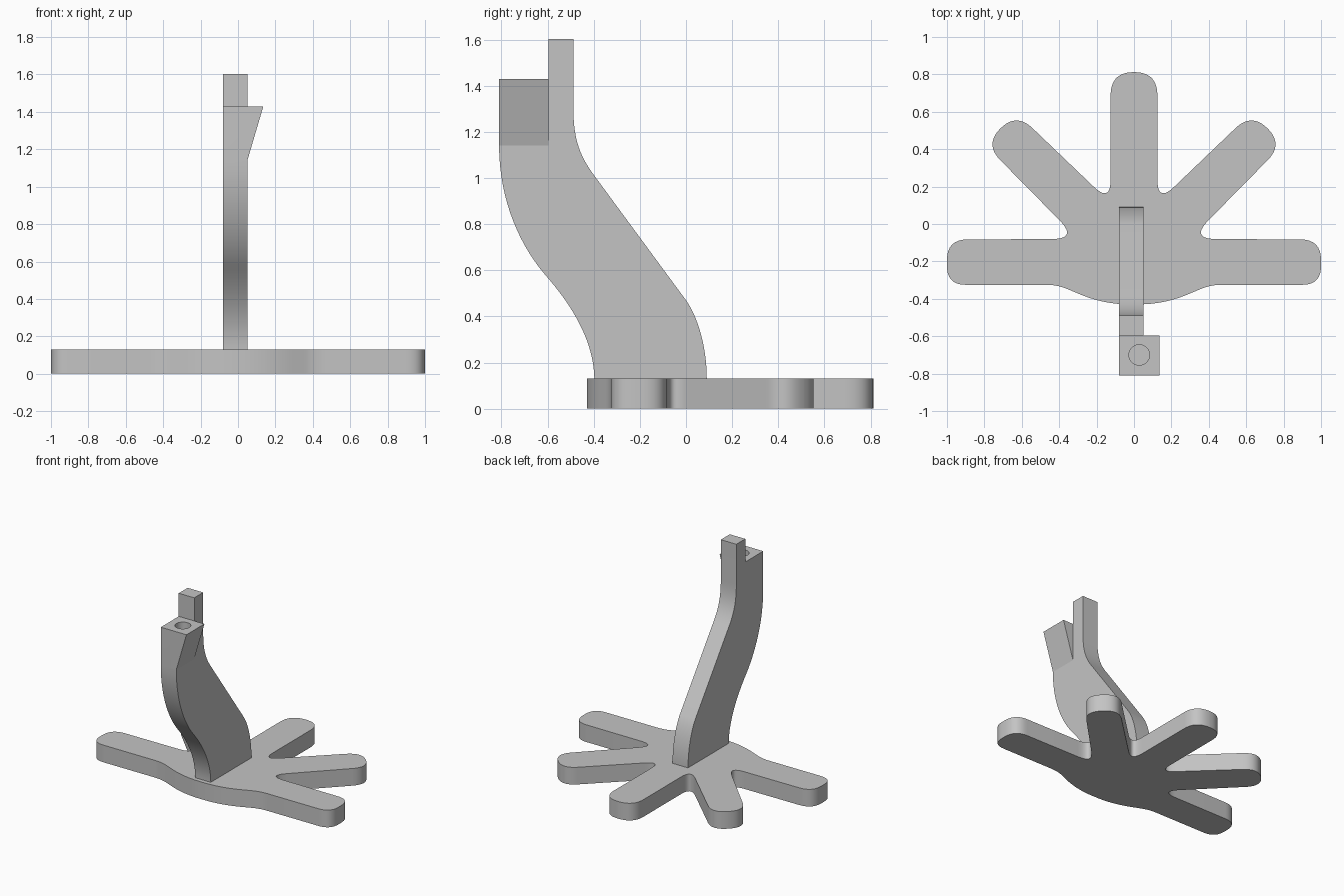
import bpy, bmesh, math
from mathutils import Vector
from mathutils.geometry import interpolate_bezier

cube = bpy.data.objects.get("Cube")
if cube:
    bpy.data.objects.remove(cube, do_unlink=True)

grey = bpy.data.materials.new("light grey")
grey.use_nodes = True
grey.diffuse_color = (0.55, 0.55, 0.55, 1)
grey.node_tree.nodes["Principled BSDF"].inputs["Base Color"].default_value = grey.diffuse_color


def prism(name, outline, offset):
    """Extrude a closed outline of 3D points by an offset."""
    bm = bmesh.new()
    face = bm.faces.new([bm.verts.new(p) for p in outline])
    side = bmesh.ops.extrude_face_region(bm, geom=[face], use_keep_orig=True)
    moved = [v for v in side["geom"] if isinstance(v, bmesh.types.BMVert)]
    bmesh.ops.translate(bm, verts=moved, vec=offset)
    bmesh.ops.recalc_face_normals(bm, faces=bm.faces)
    mesh = bpy.data.meshes.new(name)
    bm.to_mesh(mesh)
    bm.free()
    mesh.materials.append(grey)
    obj = bpy.data.objects.new(name, mesh)
    bpy.context.collection.objects.link(obj)
    return obj


def activate(obj):
    bpy.ops.object.select_all(action='DESELECT')
    obj.select_set(True)
    bpy.context.view_layer.objects.active = obj


def boolean(obj, other, operation):
    activate(obj)
    mod = obj.modifiers.new(operation, 'BOOLEAN')
    mod.operation = operation
    mod.solver = 'EXACT'
    mod.object = other
    bpy.ops.object.modifier_apply(modifier=mod.name)
    bpy.data.objects.remove(other, do_unlink=True)


def rounded(corners, steps=12):
    """Round each (x, y, trim) corner of a polygon."""
    out = []
    for i, (x, y, trim) in enumerate(corners):
        c = Vector((x, y, 0))
        a = Vector((*corners[i - 1][:2], 0))
        b = Vector((*corners[(i + 1) % len(corners)][:2], 0))
        p, q = c + (a - c).normalized() * trim, c + (b - c).normalized() * trim
        out += interpolate_bezier(p, p.lerp(c, 2 / 3), q.lerp(c, 2 / 3), q, steps)
    return out


def bend(*points):
    """Cubic curve in the side plane, from four (y, z) points."""
    return interpolate_bezier(*[Vector((-0.08, y, z)) for y, z in points], 16)


# Five-fingered foot plate: right half corners, then mirrored
half = [(0.16, -0.43, 0.14), (0.41, -0.325, 0.06), (1.0, -0.325, 0.1),
        (1.0, -0.083, 0.11), (0.30, -0.08, 0.14), (0.799, 0.427, 0.119),
        (0.629, 0.595, 0.119), (0.125, 0.113, 0.125), (0.125, 0.812, 0.1245)]
base = prism("foot_plate", rounded(half + [(-x, y, t) for x, y, t in reversed(half)]),
             Vector((0, 0, 0.13)))

# Curved upright, with a stepped top
profile = bend((-0.397, 0.13), (-0.40, 0.30), (-0.50, 0.455), (-0.61, 0.58))
profile += bend((-0.61, 0.58), (-0.73, 0.72), (-0.81, 0.92), (-0.81, 1.14))[1:]
profile += [Vector((-0.08, y, z)) for y, z in
            [(-0.81, 1.428), (-0.595, 1.428), (-0.595, 1.603), (-0.488, 1.603)]]
profile += bend((-0.488, 1.30), (-0.488, 1.15), (-0.45, 1.08), (-0.39, 1.0))
profile += bend((0, 0.47), (0.05, 0.40), (0.09, 0.27), (0.09, 0.13))
profile += [Vector((-0.08, y, 0.03)) for y in (0.09, -0.397)]
upright = prism("curved_upright", profile, Vector((0.13, 0, 0)))

# Side wedge that widens the top block
wedge = prism("side_wedge", [(0, -0.81, 1.14), (0.05, -0.81, 1.14),
                             (0.135, -0.81, 1.428), (0, -0.81, 1.428)],
              Vector((0, 0.215, 0)))
boolean(upright, wedge, 'UNION')

# Round socket in the block
ring = [math.tau * i / 32 for i in range(32)]
socket = prism("socket_cutter", [(0.028 + 0.055 * math.cos(a), -0.70 + 0.055 * math.sin(a), 1.31)
                                 for a in ring], Vector((0, 0, 0.2)))
boolean(upright, socket, 'DIFFERENCE')

for part in (base, upright):
    activate(part)
    bpy.ops.object.shade_smooth_by_angle(angle=math.radians(30))
